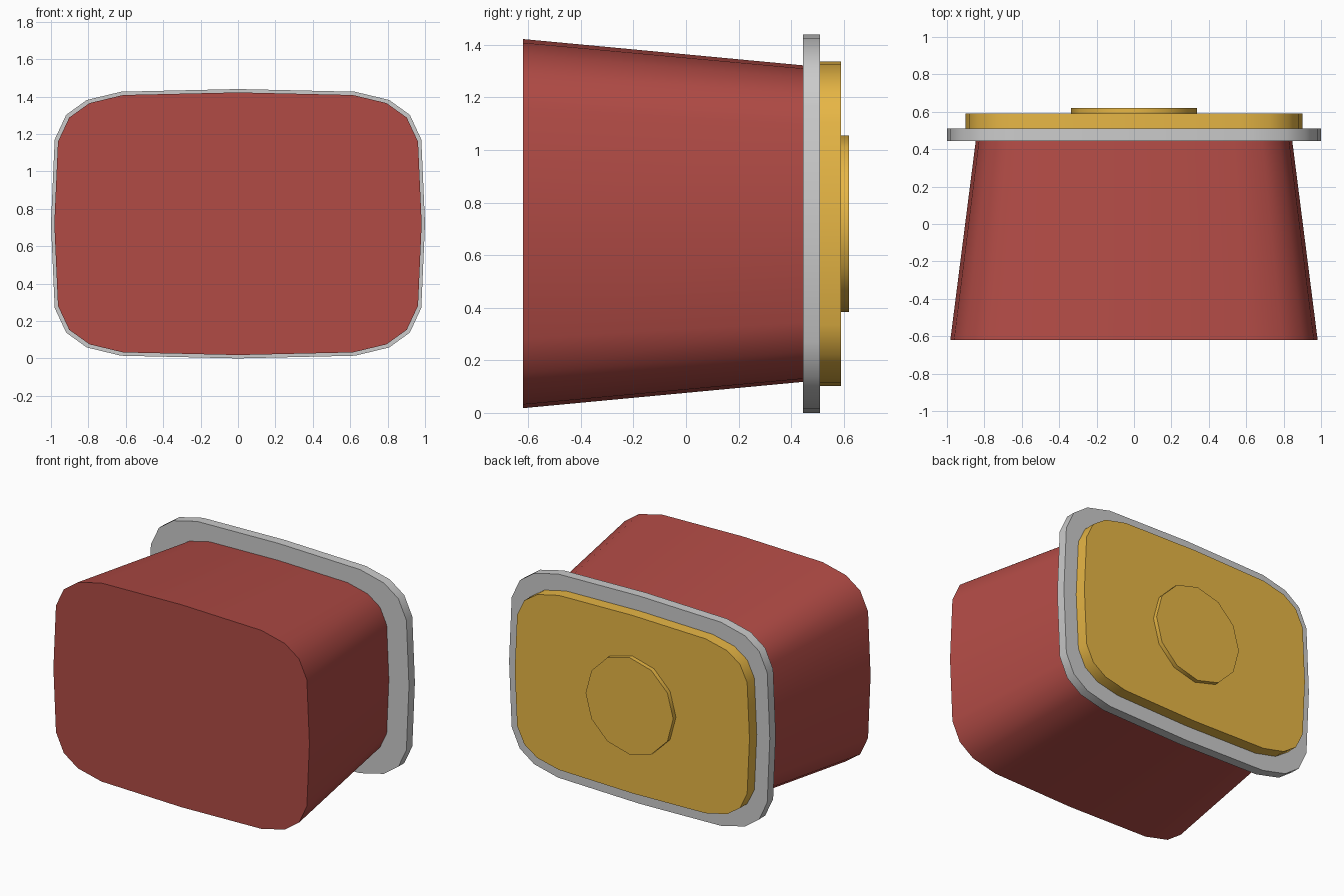
import bpy, bmesh, math

if "Cube" in bpy.data.objects:
    bpy.data.objects.remove(bpy.data.objects["Cube"])

CENTRE_Z = 0.72


def material(name, color):
    m = bpy.data.materials.new(name)
    m.diffuse_color = color
    m.use_nodes = True
    m.node_tree.nodes["Principled BSDF"].inputs["Base Color"].default_value = m.diffuse_color
    return m


def ring(w, h, sides, power):
    """Superellipse outline in x/z with half sizes w and h."""
    pts = []
    for i in range(sides):
        a = 2 * math.pi * i / sides
        c, s = round(math.cos(a), 9), round(math.sin(a), 9)
        pts.append((w * math.copysign(abs(c) ** power, c),
                    h * math.copysign(abs(s) ** power, s)))
    return pts


def loft(name, front, back, sides=20, power=0.4, mat=None):
    """Closed solid between two outlines, each given as (y, half_w, half_h)."""
    bm = bmesh.new()
    a, b = [[bm.verts.new((x, y, CENTRE_Z + z)) for x, z in ring(w, h, sides, power)]
            for y, w, h in (front, back)]
    for i in range(sides):
        j = (i + 1) % sides
        bm.faces.new((a[i], a[j], b[j], b[i]))
    bm.faces.new(a)
    bm.faces.new(b)
    bmesh.ops.recalc_face_normals(bm, faces=bm.faces)
    mesh = bpy.data.meshes.new(name)
    bm.to_mesh(mesh)
    bm.free()
    obj = bpy.data.objects.new(name, mesh)
    bpy.context.collection.objects.link(obj)
    if mat:
        mesh.materials.append(mat)
    bpy.ops.object.select_all(action='DESELECT')
    obj.select_set(True)
    bpy.context.view_layer.objects.active = obj
    bpy.ops.object.shade_smooth_by_angle(angle=math.radians(35))
    return obj


red = material("red", (0.44, 0.07, 0.06, 1))
gold = material("gold", (0.80, 0.47, 0.06, 1))

# Tapered body, wide end at the front
loft("tapered_body", (-0.62, 0.982, 0.702), (0.445, 0.846, 0.602), mat=red)
# Grey rim around the narrow end
loft("rim", (0.445, 1.0, 0.72), (0.51, 1.0, 0.72))
# Gold lid and its raised twelve-sided disc
loft("lid", (0.51, 0.90, 0.617), (0.59, 0.90, 0.617), mat=gold)
loft("lid_disc", (0.59, 0.336, 0.336), (0.62, 0.336, 0.336), sides=12, power=1, mat=gold)
